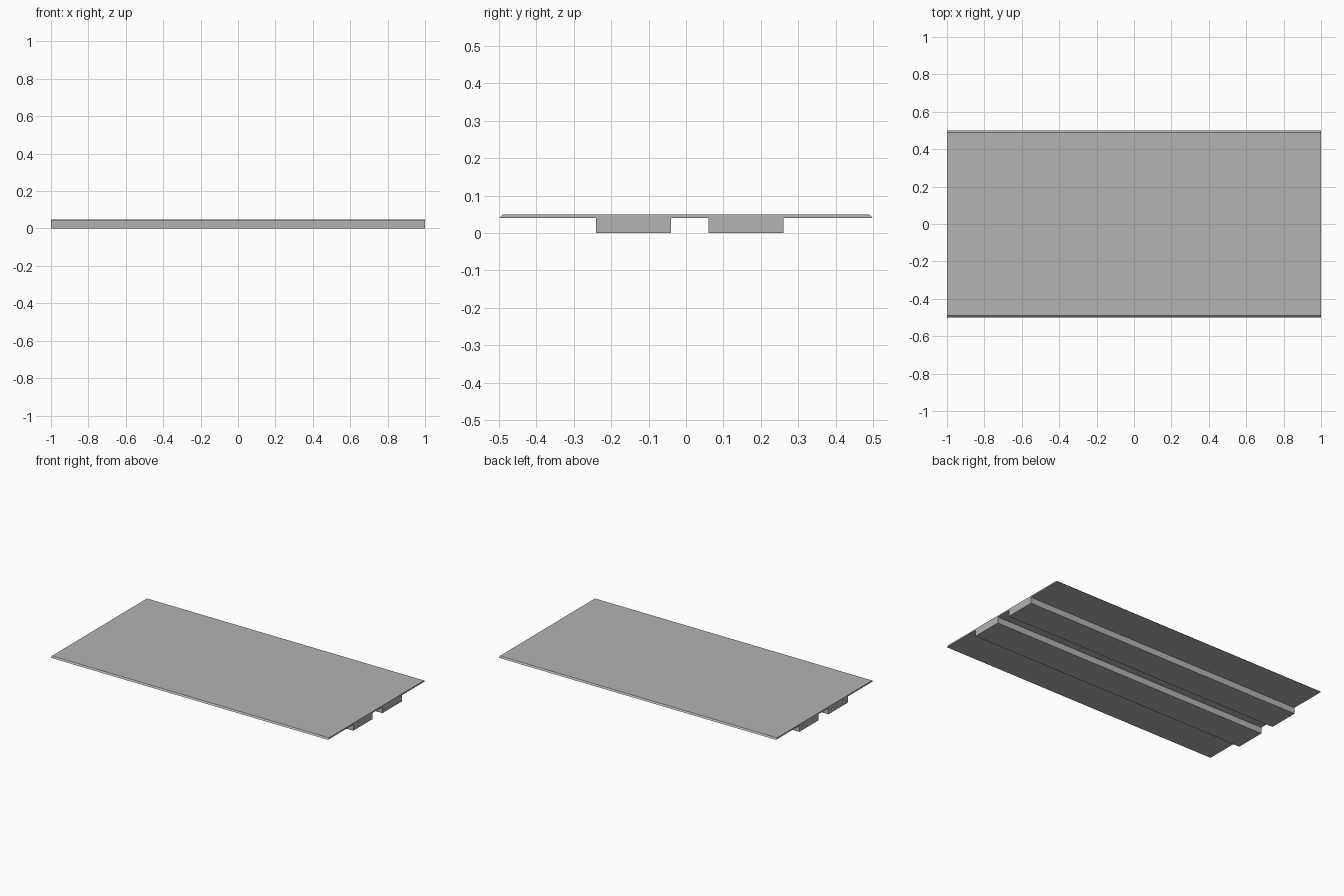
import bpy
import bmesh
from math import pi
from mathutils import Matrix

cube = bpy.data.objects.get("Cube")
if cube:
    bpy.data.objects.remove(cube, do_unlink=True)

LENGTH = 2.0
DECK_BOTTOM, DECK_TOP = 0.04, 0.049

grey = bpy.data.materials.new("light grey")
grey.use_nodes = True
grey.diffuse_color = (0.45, 0.45, 0.45, 1)
grey.node_tree.nodes["Principled BSDF"].inputs["Base Color"].default_value = grey.diffuse_color


def add_object(name, bm):
    bmesh.ops.recalc_face_normals(bm, faces=bm.faces)
    mesh = bpy.data.meshes.new(name)
    bm.to_mesh(mesh)
    bm.free()
    mesh.materials.append(grey)
    obj = bpy.data.objects.new(name, mesh)
    bpy.context.collection.objects.link(obj)
    return obj


def extrude_profile(name, profile):
    """Run a (y, z) profile along the whole length."""
    bm = bmesh.new()
    face = bm.faces.new([bm.verts.new((-LENGTH / 2, y, z)) for y, z in profile])
    result = bmesh.ops.extrude_face_region(bm, geom=[face])
    moved = [v for v in result["geom"] if isinstance(v, bmesh.types.BMVert)]
    bmesh.ops.translate(bm, verts=moved, vec=(LENGTH, 0, 0))
    if not any(f.calc_center_median().x < -0.99 for f in bm.faces):
        bm.faces.new([v for v in bm.verts if v.co.x < 0])
    return add_object(name, bm)


# Thin deck with chamfered long edges
extrude_profile("deck", [(-0.5, DECK_BOTTOM), (0.5, DECK_BOTTOM),
                         (0.49, DECK_TOP), (-0.49, DECK_TOP)])

# Two runners under the deck, each with a pair of holes in one end
for side, y in (("front", -0.14), ("back", 0.16)):
    runner = extrude_profile(side + "_runner",
                             [(y - 0.1, 0), (y + 0.1, 0),
                              (y + 0.1, DECK_BOTTOM), (y - 0.1, DECK_BOTTOM)])
    bm = bmesh.new()
    for offset in (-0.06, 0.06):
        place = (Matrix.Translation((-LENGTH / 2, y + offset, DECK_BOTTOM / 2))
                 @ Matrix.Rotation(pi / 2, 4, "Y"))
        bmesh.ops.create_cone(bm, cap_ends=True, segments=16, radius1=0.01,
                              radius2=0.01, depth=0.1, matrix=place)
    cutter = add_object(side + "_hole_cutter", bm)
    cutter.hide_render = True
    cutter.hide_set(True)
    cut = runner.modifiers.new("holes", "BOOLEAN")
    cut.operation = "DIFFERENCE"
    cut.solver = "EXACT"
    cut.object = cutter
